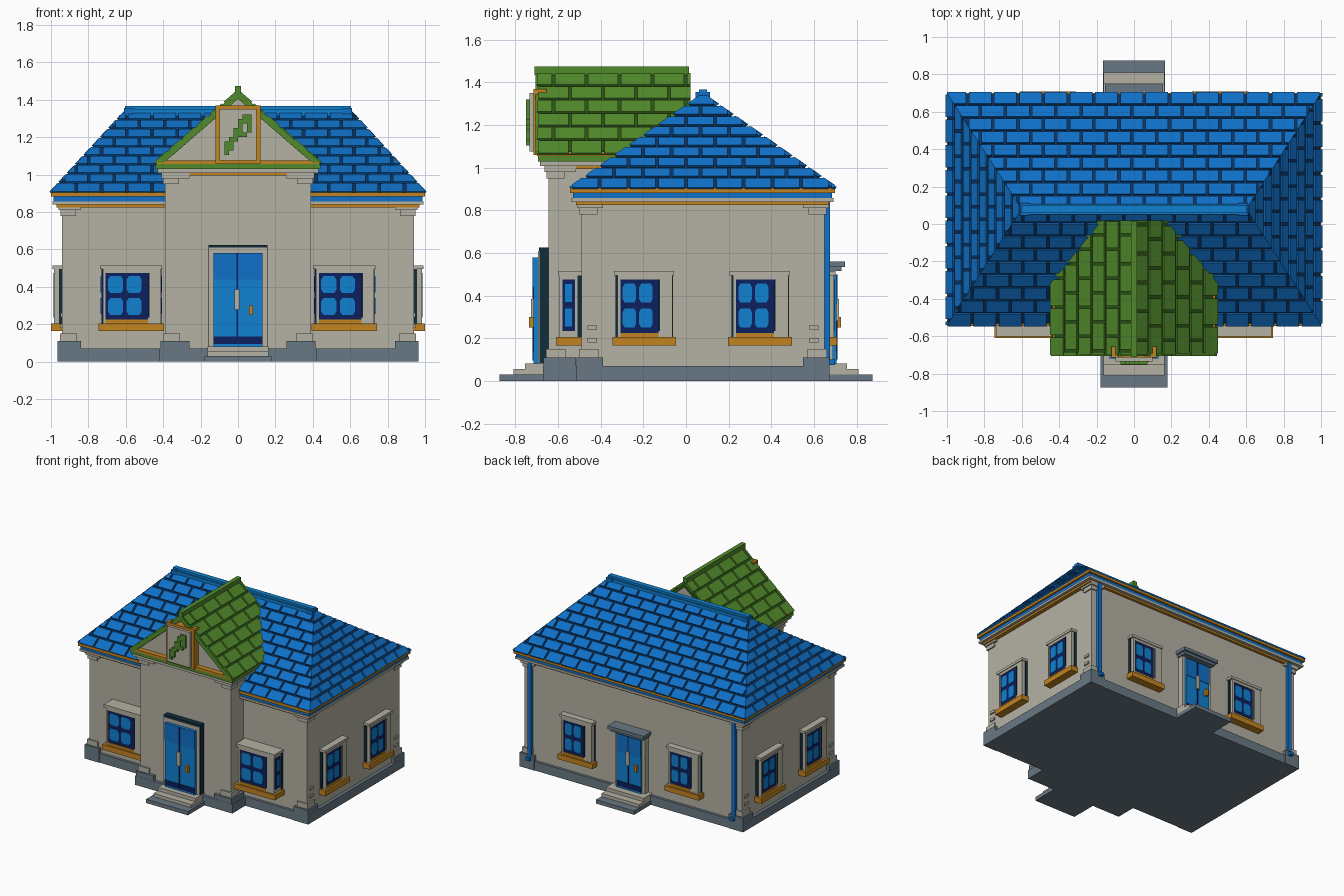
import bpy, bmesh, math
from mathutils import Vector, Matrix

cube = bpy.data.objects.get("Cube")
if cube:
    bpy.data.objects.remove(cube, do_unlink=True)


def material(name, r, g, b):
    m = bpy.data.materials.new(name)
    m.use_nodes = True
    m.diffuse_color = (r, g, b, 1)
    m.node_tree.nodes["Principled BSDF"].inputs["Base Color"].default_value = (r, g, b, 1)
    return m


STONE = material("warm stone", .46, .44, .37)
BLUE = material("roof blue", .005, .16, .57)
LIGHT = material("light blue", .005, .22, .64)
SEAM = material("roof seam blue", .003, .032, .12)
GREEN = material("tile green", .084, .26, .025)
MOSS = material("dark green", .025, .09, .007)
OCHRE = material("ochre trim", .54, .23, .015)
SLATE = material("slate grey", .138, .19, .23)
TEAL = material("dark teal", .005, .025, .045)
NAVY = material("navy glass", .004, .014, .11)


class Part:
    """Collects boxes and prisms of several materials into one object."""

    def __init__(self, name, origin=(0, 0, 0), turn=0):
        self.name, self.bm, self.mats = name, bmesh.new(), []
        self.place = Matrix.Translation(origin) @ Matrix.Rotation(math.radians(turn), 4, "Z")

    def slot(self, mat):
        if mat not in self.mats:
            self.mats.append(mat)
        return self.mats.index(mat)

    def box(self, mat, x, y, z):
        size = Matrix.Diagonal((x[1] - x[0], y[1] - y[0], z[1] - z[0], 1))
        mid = Matrix.Translation([(a + b) / 2 for a, b in (x, y, z)])
        geo = bmesh.ops.create_cube(self.bm, size=1, matrix=mid @ size)
        for f in {f for v in geo["verts"] for f in v.link_faces}:
            f.material_index = self.slot(mat)

    def prism(self, mat, outline, y):
        """Extrudes an (x, z) outline between two y values."""
        verts = [self.bm.verts.new((px, y[0], pz)) for px, pz in outline]
        face = self.bm.faces.new(verts)
        geo = bmesh.ops.extrude_face_region(self.bm, geom=[face])["geom"]
        top = [g for g in geo if isinstance(g, bmesh.types.BMVert)]
        bmesh.ops.translate(self.bm, verts=top, vec=(0, y[1] - y[0], 0))
        for f in {f for v in verts + top for f in v.link_faces}:
            f.material_index = self.slot(mat)

    def done(self):
        bmesh.ops.recalc_face_normals(self.bm, faces=self.bm.faces)
        mesh = bpy.data.meshes.new(self.name)
        self.bm.to_mesh(mesh)
        self.bm.free()
        for m in self.mats:
            mesh.materials.append(m)
        ob = bpy.data.objects.new(self.name, mesh)
        ob.matrix_world = self.place
        bpy.context.collection.objects.link(ob)


def tiles(name, mat, left, right, up, rows, width, gap, cuts=()):
    """Staggered raised tiles on a slope; cuts are (point, outward normal) planes."""
    left, right, up = Vector(left), Vector(right), Vector(up)
    part, along = Part(name), (right - left).normalized()
    bm, idx = part.bm, part.slot(mat)
    length, normal = (right - left).length, along.cross(up).normalized()
    half = gap / up.length / 2
    for r in range(rows):
        s0, s1 = r / rows + half * (r > 0), (r + 1) / rows - half
        start = -width * (r % 2) / 2
        while start < length:
            a, b = max(start + gap / 2, 0), min(start + width - gap / 2, length)
            if b - a > .005:
                low = [left + along * t + up * s for t, s in ((a, s0), (b, s0), (b, s1), (a, s1))]
                vs = [bm.verts.new(p) for p in low] + [bm.verts.new(p + normal * .012) for p in low]
                bm.faces.new(vs[4:])
                for i in range(4):
                    j = (i + 1) % 4
                    bm.faces.new((vs[i], vs[j], vs[j + 4], vs[i + 4]))
            start += width
    for co, no in cuts:
        geom = bm.verts[:] + bm.edges[:] + bm.faces[:]
        bmesh.ops.bisect_plane(bm, geom=geom, plane_co=co, plane_no=no, clear_outer=True)
    part.done()


# Walls and foundation
p = Part("walls")
p.box(STONE, (-.94, .94), (-.49, .65), (.07, .84))
p.box(STONE, (-.39, .39), (-.645, 0), (.07, 1.02))
p.done()
p = Part("foundation")
p.box(SLATE, (-.965, .965), (-.51, .67), (0, .07))
p.box(SLATE, (-.42, .42), (-.67, 0), (0, .07))
p.done()

# Corner plinths, bases and capitals
p = Part("corner_blocks")
for s in (-1, 1):
    for cx, cy, d, top, w in ((.94, -.49, 1, .84, .1), (.94, .65, -1, .84, .1), (.39, -.645, 1, 1.01, .13)):
        for mat, out, inn, z in ((SLATE, .024, w, (0, .11)), (STONE, .012, .08, (.11, .15)),
                                 (STONE, .01, .075, (top - .06, top - .03)), (STONE, .02, w, (top - .03, top))):
            p.box(mat, sorted((s * (cx + out), s * (cx - inn))), sorted((cy - d * out, cy + d * inn)), z)
    for y in (-.44, .6):
        for z in (.18, .24):
            p.box(STONE, sorted((s * .93, s * .95)), (y - .022, y + .022), (z, z + .02))
p.done()

# Main cornice and hipped roof
p = Part("main_cornice")
for mat, inset, z in ((OCHRE, .03, (.825, .842)), (STONE, .008, (.84, .857)), (BLUE, .014, (.857, .882)), (OCHRE, 0, (.882, .905))):
    p.box(mat, (-1 + inset, 1 - inset), (-.545 + inset, .70 - inset), z)
p.done()
EAVE, RIDGE, MID = .9, 1.335, .08
p = Part("main_roof")
corners = [p.bm.verts.new(c) for c in ((-1, -.54, EAVE), (1, -.54, EAVE), (1, .7, EAVE), (-1, .7, EAVE))]
peaks = [p.bm.verts.new((x, MID, RIDGE)) for x in (-.6, .6)]
a, b, c, d = corners
for f in ((a, b, peaks[1], peaks[0]), (b, c, peaks[1]), (c, d, peaks[0], peaks[1]), (d, a, peaks[0]), (d, c, b, a)):
    p.bm.faces.new(f)
p.slot(SEAM)
p.done()
tops = [Vector(((-.6, .6)[i in (1, 2)], MID, RIDGE)) for i in range(4)]
base = [Vector(q) for q in ((-1, -.54, EAVE), (1, -.54, EAVE), (1, .7, EAVE), (-1, .7, EAVE))]
for i, side in enumerate(("front", "right_end", "back", "left_end")):
    q0, q1 = base[i], base[(i + 1) % 4]
    h0, h1 = tops[i] - q0, tops[(i + 1) % 4] - q1
    run = (q1 - q0).normalized()
    cuts = [(q0, h0.cross(Vector((0, 0, -1)))), (q1, h1.cross(Vector((0, 0, 1))))]
    cuts = [(co, no if no.dot(run) * k > 0 else -no) for (co, no), k in zip(cuts, (-1, 1))]
    tiles("main_tiles_" + side, BLUE, q0, q1, h0 - run * h0.dot(run), 9, .135, .014, cuts)
p = Part("main_ridge_cap")
p.box(LIGHT, (-.605, .605), (.05, .108), (1.31, 1.352))
p.box(LIGHT, (-.605, .605), (.06, .098), (1.35, 1.368))
for s in (-1, 1):
    p.box(BLUE, sorted((s * .56, s * .61)), (.045, .113), (1.32, 1.355))
p.done()

# Porch cornice, gable and green roof
p = Part("porch_cornice")
for mat, w, y, z in ((OCHRE, .405, -.66, (.995, 1.01)), (STONE, .43, -.685, (1.008, 1.03)),
                     (GREEN, .44, -.695, (1.03, 1.056)), (OCHRE, .436, -.70, (1.056, 1.076))):
    p.box(mat, (-w, w), (y, -.2), z)
p.done()
p = Part("gable_wall")
p.prism(STONE, ((-.41, 1.07), (.41, 1.07), (0, 1.43)), (-.66, .0))
p.done()
p = Part("porch_roof")
p.prism(MOSS, ((-.44, 1.06), (0, 1.44), (.44, 1.06), (.40, 1.06), (0, 1.405), (-.40, 1.06)), (-.69, .02))
p.prism(GREEN, ((-.445, 1.065), (0, 1.445), (.445, 1.065), (.395, 1.065), (0, 1.405), (-.395, 1.065)), (-.705, -.688))
p.box(GREEN, (-.017, .017), (-.71, .015), (1.435, 1.475))
p.done()
tiles("porch_tiles_left", GREEN, (.44, -.70, 1.06), (.44, .02, 1.06), (-.44, 0, .38), 6, .155, .014)
tiles("porch_tiles_right", GREEN, (-.44, .02, 1.06), (-.44, -.70, 1.06), (.44, 0, .38), 6, .155, .014)

# Gable plaque with a blocky key ornament
p = Part("gable_plaque")
p.box(STONE, (-.1, .1), (-.735, -.66), (1.075, 1.35))
for s in (-1, 1):
    p.box(OCHRE, sorted((s * .097, s * .12)), (-.715, -.655), (1.06, 1.37))
for z in (1.06, 1.35):
    p.box(OCHRE, (-.12, .12), (-.715, -.655), (z, z + .02))
p.done()
p = Part("key_ornament")
STEP = .024
for row, cells in enumerate(((0,), (0, 1), (0, 1), (1, 2), (2, 3, 4), (2, 3, 5), (3, 5), (3, 4, 5), (4, 5))):
    for c in cells:
        p.box(GREEN, (-.072 + c * STEP, -.072 + (c + 1) * STEP), (-.75, -.73), (1.105 + row * STEP, 1.105 + (row + 1) * STEP))
p.done()


def window(name, origin, turn, half, depth, bay=False):
    """Local x runs right seen from outside, local -y points outward."""
    p = Part(name, origin, turn)
    g0, g1, bottom, top = -half + .022, half - .08 + .01, .235, .475
    front, back = -depth, -depth + .012
    p.box(TEAL, (-half, half), (-.018, .01), (.2, .5))
    p.box(STONE, (-half + .008, half - .003), (back, -.018), (.2, .5))
    p.box(STONE, (-half + .008, g0), (front, back), (.205, .5))
    p.box(STONE, (g1, half - .003), (front, back), (.205, .5))
    p.box(STONE, (g0, g1), (front, back), (top, .5))
    p.box(OCHRE, (g0, g1), (front, back), (.205, bottom - .01))
    p.box(TEAL, (g1, g1 + .008), (front - .002, front), (bottom, top))
    p.box(STONE, (-half - .008, half + .004), (front - .006, 0), (.495, .515))
    p.box(OCHRE, (-half - .016, half + .014), (front - .014, 0), (.165, .205))
    p.box(NAVY, (g0, g1), (back - .005, back), (bottom - .01, top))
    cell = (g1 - g0) / 2.3
    for i in (.5, 1.5):
        for z, h in ((.295, .045), (.412, .045)):
            cx, w = g0 + .004 + cell * i, cell * .41
            pts = ((-1, -.6), (-.7, -1), (.7, -1), (1, -.6), (1, .6), (.7, 1), (-.7, 1), (-1, .6))
            p.prism(LIGHT, [(cx + a * w, z + b * h) for a, b in pts], (back - .009, back - .004))
    if bay:
        for s in (-1, 1):
            x = s * (half - .005)
            p.box(NAVY, (x - .006, x + .006), (-.09, -.03), (bottom, top))
            for z in (.255, .37):
                p.box(LIGHT, (x - .009, x + .009), (-.078, -.045), (z, z + .085))
    p.done()


for s, side in ((-1, "right"), (1, "left")):
    window("front_window_" + side, (s * .57, -.49, 0), 0, .16, .105, True)
    window("back_window_" + side, (s * .46, .65, 0), 180, .135, .045)
    for y, end in ((-.195, "front"), (.348, "back")):
        window(f"{side}_wall_window_{end}", (s * .94, y, 0), 90 * s, .135, .045)


def door(name, origin, turn, w, top, near, far):
    p = Part(name, origin, turn)
    p.box(LIGHT, (-w, w), (-far, 0), (.08, top))
    skin = (-far - .004, -far)
    p.box(BLUE, (-w, w), skin, (top - .14, top))
    p.box(NAVY, (-w, w), skin, (.095, .135))
    p.box(NAVY, (-.008, .001), (-far - .005, -far), (.1, top))
    p.box(STONE, (-.02, .008), (-far - .012, -far), (.28, .385))
    p.box(OCHRE, (.06, .08), (-far - .022, -far), (.25, .3))
    for s in (-1, 1):
        p.box(STONE, sorted((s * w, s * (w + .025))), (-near - .01, 0), (.08, top + .03))
    p.box(STONE, (-w, w), (-near - .01, 0), (top, top + .03))
    return p


# Doors, with a dark surround in front and a slate canopy behind
p = door("front_door", (0, -.645, 0), 0, .13, .58, .04, .07)
for s in (-1, 1):
    p.box(TEAL, sorted((s * .15, s * .158)), (-.042, 0), (.08, .625))
p.box(TEAL, (-.158, .158), (-.045, 0), (.61, .625))
p.done()
p = door("back_door", (0, .65, 0), 180, .105, .5, .03, .055)
p.box(SLATE, (-.155, .155), (-.095, 0), (.535, .56))
p.box(SLATE, (-.14, .14), (-.08, 0), (.515, .537))
p.done()

# Steps at both doors
for name, turn, w in (("front_steps", 0, .18), ("back_steps", 180, .165)):
    p = Part(name, turn=turn)
    for mat, half, y, z in ((SLATE, w, -.875, (0, .03)), (STONE, .163, -.81, (.03, .055)), (STONE, .163, -.755, (.055, .082))):
        p.box(mat, (-half, half), (y, -.6), z)
    p.done()

# Downpipes at the rear corners
p = Part("downpipes")
for x in (-.88, .88):
    p.box(BLUE, (x - .015, x + .015), (.645, .675), (.09, .86))
    p.box(BLUE, (x - .015, x + .015), (.645, .70), (.075, .1))
p.done()
